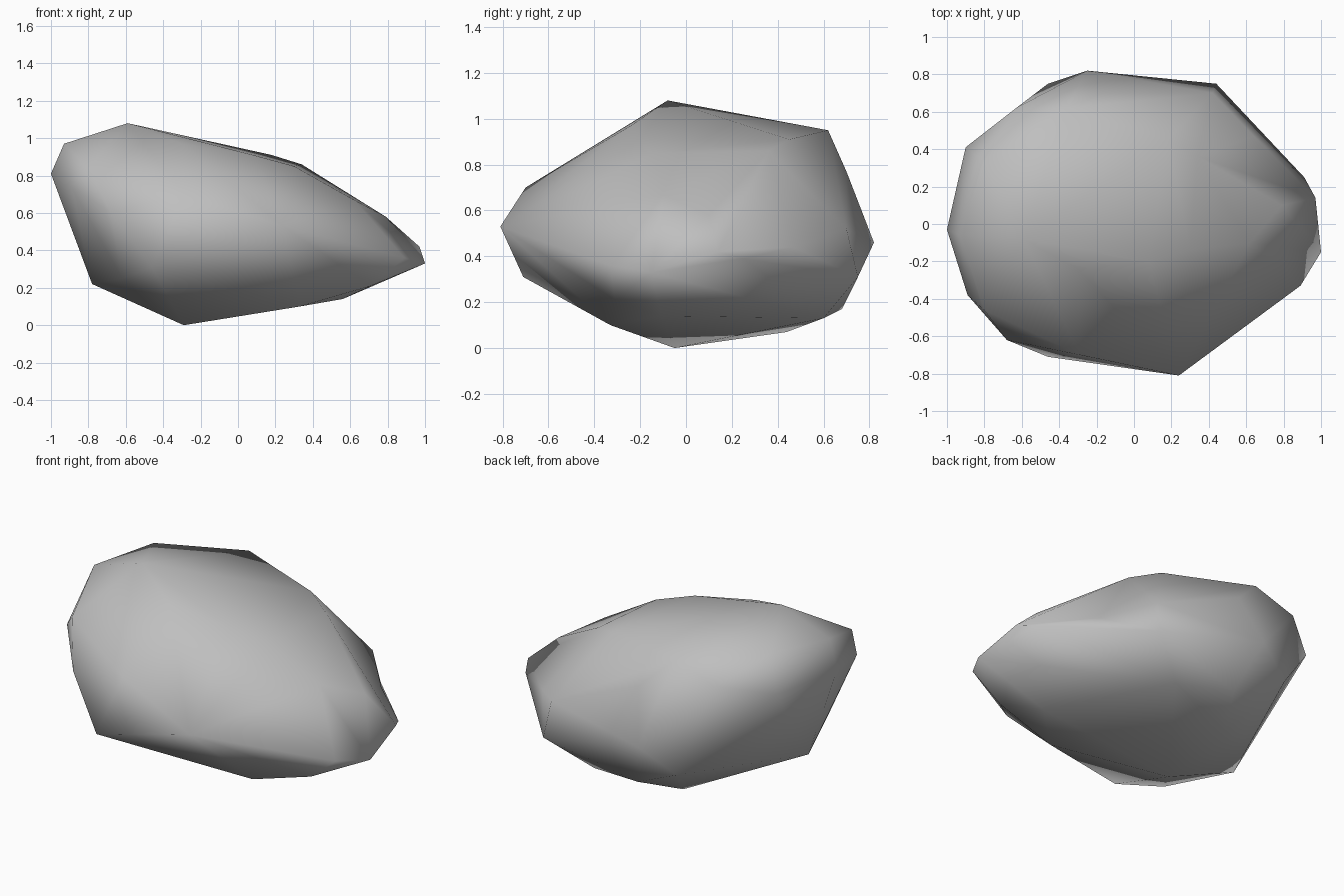
import bpy, bmesh
from mathutils import Vector

cube = bpy.data.objects.get("Cube")
if cube:
    bpy.data.objects.remove(cube, do_unlink=True)

# Corner points of the boulder, grouped by region
crown = [(-.59, -.08, 1.08), (-.93, -.06, .97), (-.8, .33, .99),
         (-.36, .62, .95), (-.63, .62, .86), (.18, .45, .91), (.34, .36, .86)]
slope = [(-.3, -.24, .97), (.08, -.2, .91), (.3, -.14, .85), (.62, -.1, .67)]
left_end = [(.79, .1, .58), (.91, .25, .39), (.97, .14, .42),
            (1, -.15, .33), (.89, -.33, .36), (.71, -.31, .21)]
front_side = [(.24, -.81, .53), (-.46, -.71, .31), (-.68, -.62, .6),
              (-.29, -.7, .7), (-.62, -.48, .25)]
right_end = [(-1, -.03, .81), (-.89, -.38, .74), (-.8, -.46, .84), (-.9, .41, .8)]
back_side = [(-.46, .75, .32), (-.25, .82, .46), (-.17, .7, .77),
             (.44, .75, .31), (.42, .7, .52)]
underside = [(-.29, -.05, 0), (-.29, .44, .07), (-.15, .68, .17),
             (.2, .6, .13), (.56, -.11, .14), (.33, -.33, .1),
             (.08, -.07, .07), (-.78, -.07, .22)]
notch_start, notch_end = Vector((.69, .53, .43)), Vector((.64, .47, .44))

# Wrap the corners in a faceted shell
bm = bmesh.new()
for p in (crown + slope + left_end + front_side + right_end
          + back_side + underside + [notch_start]):
    bm.verts.new(p)
bmesh.ops.convex_hull(bm, input=bm.verts[:])
bmesh.ops.delete(bm, geom=[v for v in bm.verts if not v.link_faces], context='VERTS')

# Press in the shallow notch on the back left shoulder
notch = min(bm.verts, key=lambda v: (v.co - notch_start).length)
notch.co = notch_end
bmesh.ops.recalc_face_normals(bm, faces=bm.faces[:])
for f in bm.faces:
    f.smooth = True

mesh = bpy.data.meshes.new("boulder")
bm.to_mesh(mesh)
bm.free()
boulder = bpy.data.objects.new("boulder", mesh)
bpy.context.collection.objects.link(boulder)

# Plain stone colour
stone = bpy.data.materials.new("stone grey")
stone.use_nodes = True
colour = (.52, .52, .52, 1)
stone.diffuse_color = colour
bsdf = next(n for n in stone.node_tree.nodes if n.type == 'BSDF_PRINCIPLED')
bsdf.inputs["Base Color"].default_value = colour
bsdf.inputs["Roughness"].default_value = .9
mesh.materials.append(stone)
